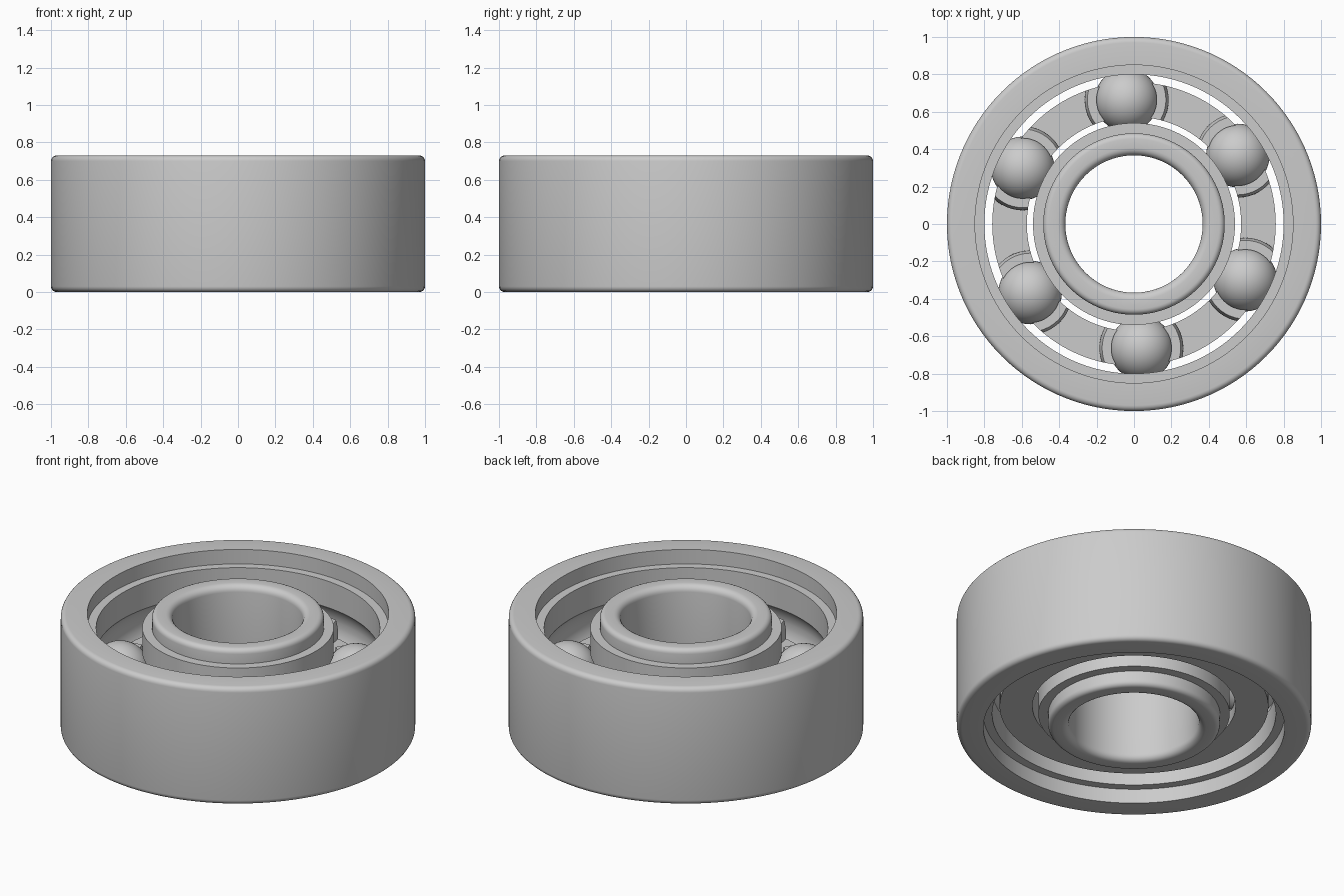
import bpy, bmesh
from math import radians, sin, cos, pi, sqrt, asin
from mathutils import Matrix, Vector

if "Cube" in bpy.data.objects:
    bpy.data.objects.remove(bpy.data.objects["Cube"])

H = 0.73              # total height
MID = H / 2
PITCH = 0.665         # radius of the circle the balls run on
BALL = 0.17
GROOVE = 0.175
STEP = 0.09           # depth of the seal recess
SEG = 120

steel = bpy.data.materials.new("steel_grey")
steel.use_nodes = True
steel.diffuse_color = (0.6, 0.6, 0.6, 1)
steel.node_tree.nodes["Principled BSDF"].inputs["Base Color"].default_value = (0.6, 0.6, 0.6, 1)


def finish(name, bm):
    bmesh.ops.recalc_face_normals(bm, faces=bm.faces)
    mesh = bpy.data.meshes.new(name)
    bm.to_mesh(mesh)
    bm.free()
    mesh.materials.append(steel)
    ob = bpy.data.objects.new(name, mesh)
    bpy.context.collection.objects.link(ob)
    return ob


def smooth(ob, angle=30):
    bpy.ops.object.select_all(action='DESELECT')
    ob.select_set(True)
    bpy.context.view_layer.objects.active = ob
    bpy.ops.object.shade_smooth_by_angle(angle=radians(angle))


def lathe(name, profile):
    """Revolve a closed (radius, z) profile about the z axis."""
    bm = bmesh.new()
    rings = []
    for i in range(SEG):
        a = 2 * pi * i / SEG
        rings.append([bm.verts.new((r * cos(a), r * sin(a), z)) for r, z in profile])
    n = len(profile)
    for i in range(SEG):
        p, q = rings[i], rings[(i + 1) % SEG]
        for j in range(n):
            k = (j + 1) % n
            bm.faces.new((p[j], q[j], q[k], p[k]))
    return finish(name, bm)


def arc(r, z, radius, start, end, steps=5):
    return [(r + radius * cos(radians(start + (end - start) * t / steps)),
             z + radius * sin(radians(start + (end - start) * t / steps)))
            for t in range(steps + 1)]


def mirrored(half):
    """Complete an upper half profile with its reflection below mid height."""
    return half + [(r, H - z) for r, z in reversed(half)]


def spheres(name, radius, u=40, v=24):
    bm = bmesh.new()
    for i in range(6):
        a = radians(33.4 + 60 * i)
        place = Matrix.Translation((PITCH * cos(a), PITCH * sin(a), MID))
        bmesh.ops.create_uvsphere(bm, u_segments=u, v_segments=v, radius=radius, matrix=place)
    return finish(name, bm)


def cut(ob, cutter):
    cutter.hide_render = True
    mod = ob.modifiers.new("cut", 'BOOLEAN')
    mod.operation, mod.solver, mod.object = 'DIFFERENCE', 'EXACT', cutter
    bpy.context.view_layer.objects.active = ob
    bpy.ops.object.modifier_apply(modifier=mod.name)
    bpy.data.objects.remove(cutter)


# Outer ring: rounded outside, stepped recess, ball groove inside
edge = 0.03
lip = 0.80
ang = math_angle = math_deg = asin(min(1, (lip - PITCH) / GROOVE)) * 180 / pi
half = arc(PITCH, MID, GROOVE, 0, 90 - ang, 8)
half += [(lip, H - STEP), (0.85, H - STEP), (0.85, H)]
half += arc(1 - edge, H - edge, edge, 90, 0)
smooth(lathe("outer_ring", mirrored(half[1:])))

# Inner ring: groove outside, shoulder, rounded collar and rounded bore
lip = 0.54
ang = asin((PITCH - lip) / GROOVE) * 180 / pi
half = arc(PITCH, MID, GROOVE, 180, 90 + ang, 8)
half += [(lip, H - STEP), (0.485, H - STEP)]
half += arc(0.485 - edge, H - edge, edge, 0, 90)
half += arc(0.367 + 0.04, H - 0.04, 0.04, 90, 180)
smooth(lathe("inner_ring", mirrored(half[1:])))

# Balls
smooth(spheres("balls", BALL), 60)

# Cage: closed ring below, rounded claws around open ball pockets above
def tube(name, r0, r1, z0, z1):
    return lathe(name, [(r0, z0), (r1, z0), (r1, z1), (r0, z1)])


cage = tube("ball_cage", 0.573, 0.758, 0.14, 0.445)
gaps = tube("claw_gap_cutter", 0.5, 0.85, 0.335, 0.6)
cut(gaps, spheres("claw_cutter", 0.225, 48, 32))
cut(cage, gaps)
cut(cage, spheres("pocket_cutter", 0.18, 48, 32))
smooth(cage)
